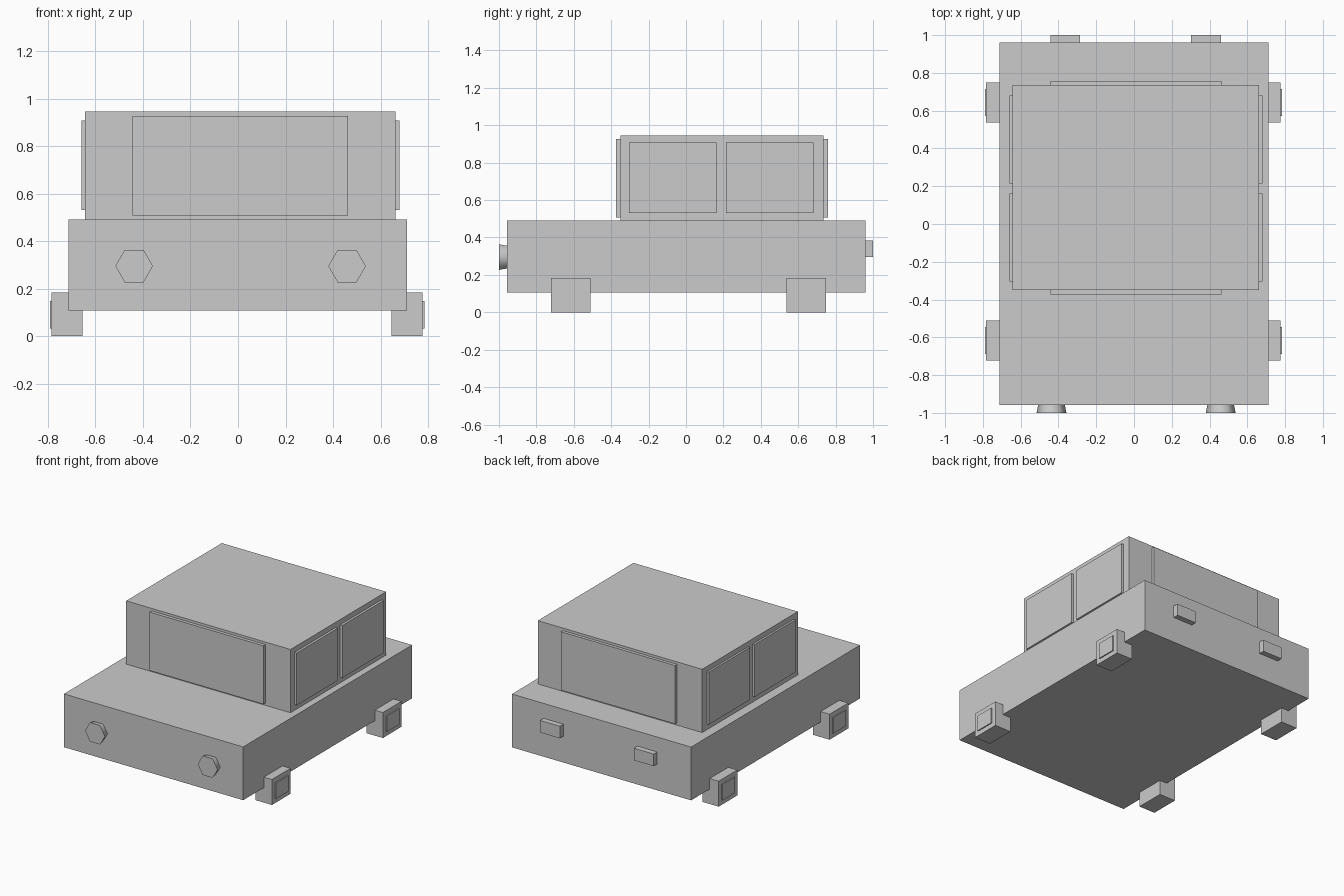
import bpy, math

if "Cube" in bpy.data.objects:
    bpy.data.objects.remove(bpy.data.objects["Cube"])


def box(name, x0, x1, y0, y1, z0, z1):
    """Box from its extents on each axis."""
    bpy.ops.mesh.primitive_cube_add(
        size=1, location=((x0 + x1) / 2, (y0 + y1) / 2, (z0 + z1) / 2))
    ob = bpy.context.object
    ob.name = name
    ob.scale = (x1 - x0, y1 - y0, z1 - z0)
    bpy.ops.object.transform_apply(location=False, rotation=False, scale=True)
    return ob


# Lower body and cabin
box("body", -0.713, 0.712, -0.958, 0.96, 0.107, 0.49)
box("cabin", -0.644, 0.663, -0.35, 0.736, 0.49, 0.945)

# Raised front and rear windows
box("windscreen", -0.443, 0.463, -0.373, -0.34, 0.507, 0.927)
box("rear_window", -0.443, 0.463, 0.726, 0.758, 0.507, 0.927)

# Two raised windows on each side
for y0, y1, place in ((-0.305, 0.162, "front"), (0.214, 0.681, "rear")):
    box(place + "_window_left", -0.658, -0.634, y0, y1, 0.53, 0.907)
    box(place + "_window_right", 0.653, 0.68, y0, y1, 0.53, 0.907)

# Blocky wheels with raised hub plates
for y, place in ((-0.617, "front"), (0.643, "rear")):
    for s, side in ((-1, "left"), (1, "right")):
        xs = sorted((s * 0.65 - 0.004, s * 0.78 - 0.004))
        box(f"{place}_wheel_{side}", *xs, y - 0.106, y + 0.106, 0, 0.183)
        xs = sorted((s * 0.76 - 0.003, s * 0.787 - 0.003))
        box(f"{place}_hub_{side}", *xs, y - 0.071, y + 0.071, 0.033, 0.147)

# Six-sided headlights flaring forward
for x, side in ((-0.437, "left"), (0.459, "right")):
    bpy.ops.mesh.primitive_cone_add(
        vertices=6, radius1=0.07, radius2=0.079, depth=0.045,
        location=(x, -0.9775, 0.295), rotation=(math.pi / 2, 0, math.pi / 2 * 0))
    lamp = bpy.context.object
    lamp.name = "headlight_" + side
    # Corners point sideways; rim faces are smooth, caps flat
    for v in lamp.data.vertices:
        v.co.x, v.co.y = v.co.y, -v.co.x
    for p in lamp.data.polygons:
        p.use_smooth = len(p.vertices) == 4

# Tail lights
for x, side in ((-0.364, "left"), (0.382, "right")):
    box("tail_light_" + side, x - 0.079, x + 0.079, 0.95, 1.0, 0.296, 0.383)
